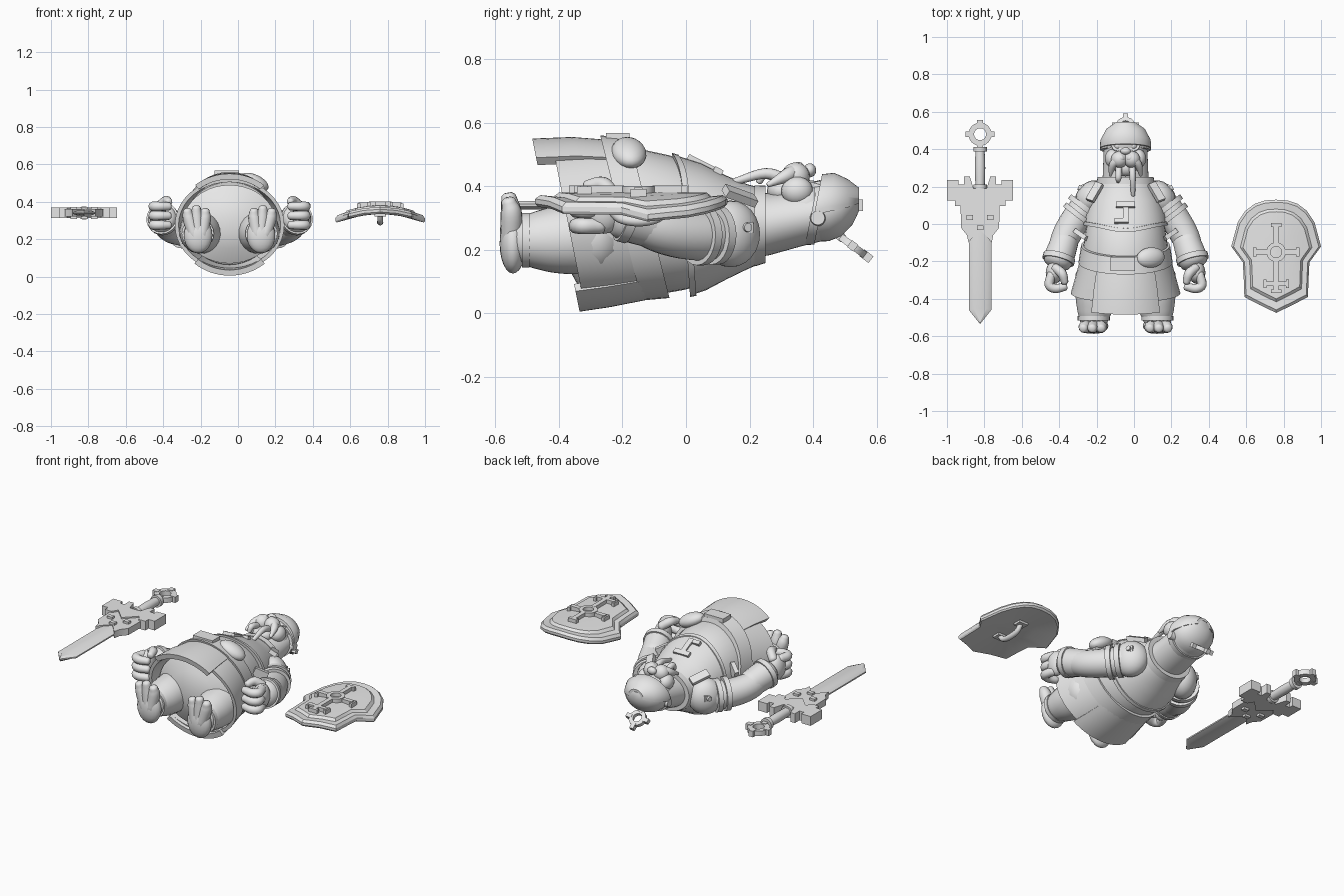
import bpy, bmesh, math
from mathutils import Vector, Matrix, Euler

CX = -0.045                      # body mid-plane
SWX, SHX = -0.823, 0.76          # sword and shield mid-planes
GREY = bpy.data.materials.new("plain_grey")
GREY.diffuse_color = (0.8, 0.8, 0.8, 1)


def finish(name, bm, angle=35):
    bmesh.ops.recalc_face_normals(bm, faces=bm.faces)
    me = bpy.data.meshes.new(name)
    bm.to_mesh(me)
    bm.free()
    me.materials.append(GREY)
    me.shade_smooth()
    me.set_sharp_from_angle(angle=math.radians(angle))
    ob = bpy.data.objects.new(name, me)
    bpy.context.collection.objects.link(ob)
    return ob


def skin(bm, rows, close_u, close_v, cap_rows, cap_ends=False):
    """Bridge rows of points; u runs along a row, v runs across rows."""
    v = [[bm.verts.new(p) for p in r] for r in rows]
    nr, n = len(v), len(v[0])
    for i in range(nr if close_v else nr - 1):
        for j in range(n if close_u else n - 1):
            a, b = v[i], v[(i + 1) % nr]
            k = (j + 1) % n
            bm.faces.new((a[j], a[k], b[k], b[j]))
    if cap_rows:
        bm.faces.new(v[0])
        bm.faces.new(v[-1])
    if cap_ends:
        bm.faces.new([r[0] for r in v])
        bm.faces.new([r[-1] for r in v])


def loft(name, rings, thick=0, mid=0, half=180, n=40):
    """Rings (y, cz, rx, rz, shear, vee) about the body axis; mid angle 0 faces +z."""
    full = half == 180
    rings = [tuple(r) + (0,) * (6 - len(r)) for r in rings]
    if thick:
        rings += [(y, cz, rx - thick, rz - thick, s, w) for y, cz, rx, rz, s, w in reversed(rings)]
    rows = []
    for y, cz, rx, rz, s, w in rings:
        row = []
        for j in range(n if full else n + 1):
            a = math.radians(mid - half + 2 * half * j / n)
            c = math.cos(a)
            row.append((CX + rx * math.sin(a), y - s * rz * c - w * max(0, c) ** 6, cz + rz * c))
        rows.append(row)
    bm = bmesh.new()
    skin(bm, rows, full, bool(thick), not thick, bool(thick) and not full)
    return finish(name, bm)


def tube(name, pts, n=14, steps=5):
    """Smooth limb through points (x, y, z, radius) with rounded ends."""
    P = [Vector(p) for p in pts]
    P = [2 * P[0] - P[1]] + P + [2 * P[-1] - P[-2]]
    S = []
    for a, b, c, d in zip(P, P[1:], P[2:], P[3:]):
        for i in range(steps):
            t = i / steps
            S.append(0.5 * (2 * b + (c - a) * t + (2 * a - 5 * b + 4 * c - d) * t * t + (3 * b - a - 3 * c + d) * t ** 3))
    S.append(P[-2])
    C, R = [p.to_3d() for p in S], [p[3] for p in S]
    d0, d1 = (C[0] - C[1]).normalized(), (C[-1] - C[-2]).normalized()
    for k, m in ((0.35, 0.88), (0.6, 0.5)):
        C = [Vector(S[0][:3]) + d0 * S[0][3] * k] + C + [Vector(S[-1][:3]) + d1 * S[-1][3] * k]
        R = [S[0][3] * m] + R + [S[-1][3] * m]
    rows = []
    for i, (c, r) in enumerate(zip(C, R)):
        t = (C[min(i + 1, len(C) - 1)] - C[max(i - 1, 0)]).normalized()
        u = t.cross(Vector((0.13, 0.2, 1))).normalized()
        w = t.cross(u)
        rows.append([c + r * (math.cos(2 * math.pi * j / n) * u + math.sin(2 * math.pi * j / n) * w) for j in range(n)])
    bm = bmesh.new()
    skin(bm, rows, True, False, True)
    return finish(name, bm, 60)


def place(loc, rot, size):
    return Matrix.LocRotScale(Vector(loc), Euler([math.radians(a) for a in rot]), Vector(size))


def ball(name, loc, size, rot=(0, 0, 0)):
    bm = bmesh.new()
    bmesh.ops.create_uvsphere(bm, u_segments=20, v_segments=12, radius=1, matrix=place(loc, rot, size))
    return finish(name, bm, 60)


def box(name, loc, size, rot=(0, 0, 0)):
    bm = bmesh.new()
    bmesh.ops.create_cube(bm, size=1, matrix=place(loc, rot, size))
    return finish(name, bm)


def disc(name, loc, r, h, rot=(0, 0, 0)):
    bm = bmesh.new()
    bmesh.ops.create_cone(bm, cap_ends=True, segments=20, radius1=r, radius2=r * 0.85, depth=h, matrix=place(loc, rot, (1, 1, 1)))
    return finish(name, bm)


def hoop(name, loc, r_in, r_out, h, rot=(0, 0, 0), prongs=0, reach=0, n=24):
    """Flat ring with optional square prongs."""
    bm = bmesh.new()
    prof = ((r_in, -h), (r_out, -h), (r_out, h), (r_in, h))
    M = place(loc, rot, (1, 1, 1))
    skin(bm, [[M @ Vector((r * math.cos(t), r * math.sin(t), z)) for r, z in prof]
              for t in (2 * math.pi * i / n for i in range(n))], True, True, False)
    for i in range(prongs):
        L = reach - r_in - 0.01
        T = M @ Matrix.Rotation(i * math.pi / 2, 4, 'Z') @ place((reach - L / 2, 0, 0), (0, 0, 0), (L, r_out * 0.5, 2.4 * h))
        bmesh.ops.create_cube(bm, size=1, matrix=T)
    return finish(name, bm)


def plate(name, half, layers, cx, cy=0, bend=0):
    """Mirror a half outline and stack it at layers (scale_x, scale_y, z)."""
    pts = half + [(-x, y) for x, y in reversed(half) if x > 0]
    bm = bmesh.new()
    skin(bm, [[(cx + x * sx, cy + (y - cy) * sy, z - bend * (x * sx) ** 2) for x, y in pts]
              for sx, sy, z in layers], True, False, True)
    return finish(name, bm, 30)


# Coat, skirt panels, belt and cape
loft("belly", [(-.395, .28, .05, .05), (-.375, .28, .15, .13), (-.33, .28, .25, .21), (-.25, .28, .25, .21)])
loft("coat_skirt", [(-.37, .275, .293, .25, .2), (-.27, .285, .265, .25, .22), (-.16, .295, .235, .243, .25)], .02)
loft("torso", [(-.25, .285, .24, .22, .2), (-.16, .295, .232, .238, .25), (-.03, .285, .212, .212, .1),
               (.08, .27, .19, .175), (.2, .27, .13, .11)])
loft("front_panel", [(-.43, .28, .292, .27, .2), (-.3, .287, .27, .268, .22), (-.17, .295, .24, .25, .25)], .03, 0, 39, 16)
loft("back_panel", [(-.39, .28, .292, .275, .2), (-.3, .287, .27, .268, .22), (-.17, .295, .24, .25, .25)], .03, 180, 40, 16)
loft("belt", [(-.205, .3, .252, .26, .25), (-.115, .3, .238, .252, .25)], .025)
ball("belt_buckle", (.088, -.18, .505), (.082, .055, .04), (0, 25, 8))
box("belt_clasp", (-.06, -.215, .555), (.13, .075, .025))
loft("cape", [(.0, .278, .223, .222, .07, .025), (.06, .273, .212, .2, .02, .01), (.13, .27, .19, .162),
              (.19, .272, .162, .135), (.245, .277, .135, .115)], .016)
loft("cape_hem", [(-.003, .278, .228, .227, .07, .025), (.017, .277, .226, .222, .07, .025)], .02)
loft("collar", [(.215, .275, .155, .128), (.25, .28, .15, .122)], .03)
for x, y, w, h in ((0, .1, .1, .03), (0, .045, .03, .09), (-.03, .015, .06, .025)):
    box("chest_emblem", (CX + x, y, .49 - .45 * y), (w, h, .025), (-27, 0, 0))

# Head, hood and face
loft("hood", [(.17, .275, .13, .105), (.26, .28, .122, .098), (.36, .30, .118, .09), (.44, .315, .115, .085)])
ball("face", (CX, .38, .335), (.105, .09, .085))
ball("chin", (CX, .3, .385), (.06, .045, .04))
ball("nose", (CX, .39, .45), (.028, .02, .022))
for s in (-1, 1):
    X = lambda x: CX + s * x
    ball("muzzle", (X(.033), .345, .43), (.045, .045, .045))
    ball("cheek", (X(.07), .35, .385), (.04, .05, .045))
    tube("moustache", [(X(.02), .355, .455, .022), (X(.065), .32, .435, .022), (X(.082), .26, .405, .008)])
    ball("eye", (X(.043), .418, .395), (.021, .021, .021))
    hoop("eye_rim", (X(.043), .42, .398), .019, .032, .008, (-15, 0, 0))
    disc("helmet_hinge", (X(.122), .415, .30), .026, .03, (0, 90 * s, 0))
    tube("tusk", [(X(.035), .32, .42, .017), (X(.038), .25, .44, .017), (X(.04), .23 if s < 0 else .155, .415, .011)])

# Helmet with visor and crest
loft("helmet", [(.405, .32, .122, .095), (.45, .327, .125, .1), (.49, .333, .112, .09),
                (.525, .342, .08, .062), (.545, .35, .035, .028)])
loft("visor", [(.405, .32, .137, .118, -.2), (.45, .33, .134, .112, -.15), (.51, .34, .102, .082), (.545, .35, .05, .045)],
     .014, 0, 95, 24)
loft("helmet_band", [(.395, .315, .132, .1, -.2), (.425, .32, .134, .104, -.2)], .02)
hoop("crest_ring", (CX, .525, .212), .026, .05, .011, (-37, 0, 0), 4, .072)
box("crest_stem", (CX, .47, .255), (.03, .06, .025), (-37, 0, 0))

# Arms, shoulders, hands, legs and feet
for s in (-1, 1):
    X = lambda x: CX + s * x
    tube("arm", [(X(.17), .15, .25, .075), (X(.255), .04, .245, .08), (X(.325), -.08, .265, .075), (X(.36), -.2, .315, .06)], 20)
    ball("shoulder_guard", (X(.185), .14, .25), (.08, .1, .105), (0, 0, s * 35))
    for i, (x, y, r) in enumerate(((.225, .09, .094), (.25, .045, .096))):
        hoop("shoulder_band", (X(x), y, .247), r - .02, r, .014, (90, 0, s * 38))
    box("shoulder_strap", (X(.255), .14, .27), (.02, .15, .035), (0, 0, s * 25))
    for y in (.09, .19):
        disc("strap_rivet", (X(.262 - (y - .14) * .45), y, .27), .016, .03, (0, 90 * s, s * 25))
    box("chest_strap", (X(.165), .17, .37), (.045, .11, .025), (-20, s * 30, s * 20))
    box("elbow_tab", (X(.235), -.06, .34), (.08, .025, .06), (0, s * 25, s * 35))
    tube("cuff", [(X(.325), -.09, .275, .074), (X(.345), -.15, .295, .079), (X(.36), -.19, .31, .08)], 20)
    hoop("cuff_rim", (X(.357), -.185, .308), .055, .087, .015, (75, 0, s * 15))
    ball("palm", (X(.382), -.26, .325), (.045, .06, .075))
    for z in (.275, .325, .375):
        tube("finger", [(X(.395), -.27, z, .025), (X(.408), -.325, z, .026), (X(.375), -.345, z, .025), (X(.325), -.335, z, .022)], 10)
    tube("thumb", [(X(.375), -.235, .38, .025), (X(.34), -.265, .405, .026), (X(.325), -.31, .4, .02)], 10)
    tube("leg", [(X(.15), -.28, .24, .12), (X(.16), -.4, .232, .108), (X(.167), -.47, .23, .092), (X(.17), -.51, .23, .078)], 20)
    hoop("ankle_cuff", (X(.17), -.505, .23), .06, .086, .012, (90, 0, 0))
    ball("foot", (X(.168), -.545, .22), (.076, .042, .095))
    for k in (-1, 0, 1):
        tube("toe", [(X(.168 + k * .02), -.552, .22, .034), (X(.175 + k * .042), -.55, .31, .034),
                     (X(.178 + k * .048), -.558, .365 - .015 * abs(k), .024)], 10)

# Sword
plate("sword_blade", [(0, .1), (.06, .1), (.06, -.46), (0, -.535)],
      [(.6, .97, .326), (1, 1, .336), (1, 1, .344), (.6, .97, .354)], SWX, -.2)
plate("blade_base", [(0, .15), (.105, .15), (.102, -.02), (.07, -.06), (.062, -.1), (.03, -.06), (0, -.03)],
      [(1, 1, .32), (1, 1, .36)], SWX)
plate("sword_guard", [(0, .19), (.035, .19), (.055, .255), (.085, .255), (.085, .21), (.115, .21), (.115, .235), (.177, .235),
                      (.177, .125), (.135, .125), (.135, .095), (.09, .095), (.07, .13), (0, .06)],
      [(1, 1, .312), (1, 1, .368)], SWX)
tube("sword_grip", [(SWX, .18, .34, .024), (SWX, .3, .34, .028), (SWX, .4, .34, .024)])
for y in (.2, .4):
    hoop("grip_collar", (SWX, y, .34), .01, .036, .012, (90, 0, 0))
hoop("pommel_ring", (SWX, .48, .34), .032, .062, .015, (0, 0, 0), 4, .077)
for z in (.318, .362):
    for x, y in ((-.055, .035), (.055, .035), (0, -.02)):
        box("blade_stud", (SWX + x, y, z), (.035, .025, .022))

# Shield
outline = [(0, .13), (.06, .126), (.115, .108), (.165, .07), (.205, .01), (.24, -.12), (.178, -.205),
           (.173, -.3), (.17, -.39), (.09, -.432), (0, -.475)]
plate("shield_board", outline, [(.05, .05, .335), (.5, .5, .335), (.97, .97, .335), (1, 1, .345), (1, 1, .36), (.95, .95, .372),
                                (.8, .82, .368), (.74, .77, .38), (.5, .5, .381), (.05, .05, .381)], SHX, -.15, .85)
hoop("shield_ring", (SHX, -.15, .388), .03, .052, .013)
for x, y, w, h in ((.08, -.15, .07, .026), (-.08, -.15, .07, .026), (.115, -.15, .018, .05), (-.115, -.15, .018, .05),
                   (0, -.055, .026, .1), (0, -.005, .055, .02), (0, -.28, .026, .17), (0, -.32, .12, .024),
                   (.06, -.32, .016, .045), (-.06, -.32, .016, .045), (0, -.36, .055, .018)):
    box("shield_cross", (SHX + x, y, .387 - .85 * x * x), (w, h, .03))
tube("shield_handle", [(SHX, -.06, .335, .015), (SHX, -.09, .3, .015), (SHX, -.15, .29, .017),
                       (SHX, -.21, .3, .015), (SHX, -.24, .335, .015)], 10)
for y in (-.06, -.24):
    box("handle_mount", (SHX, y, .332), (.06, .05, .02))
